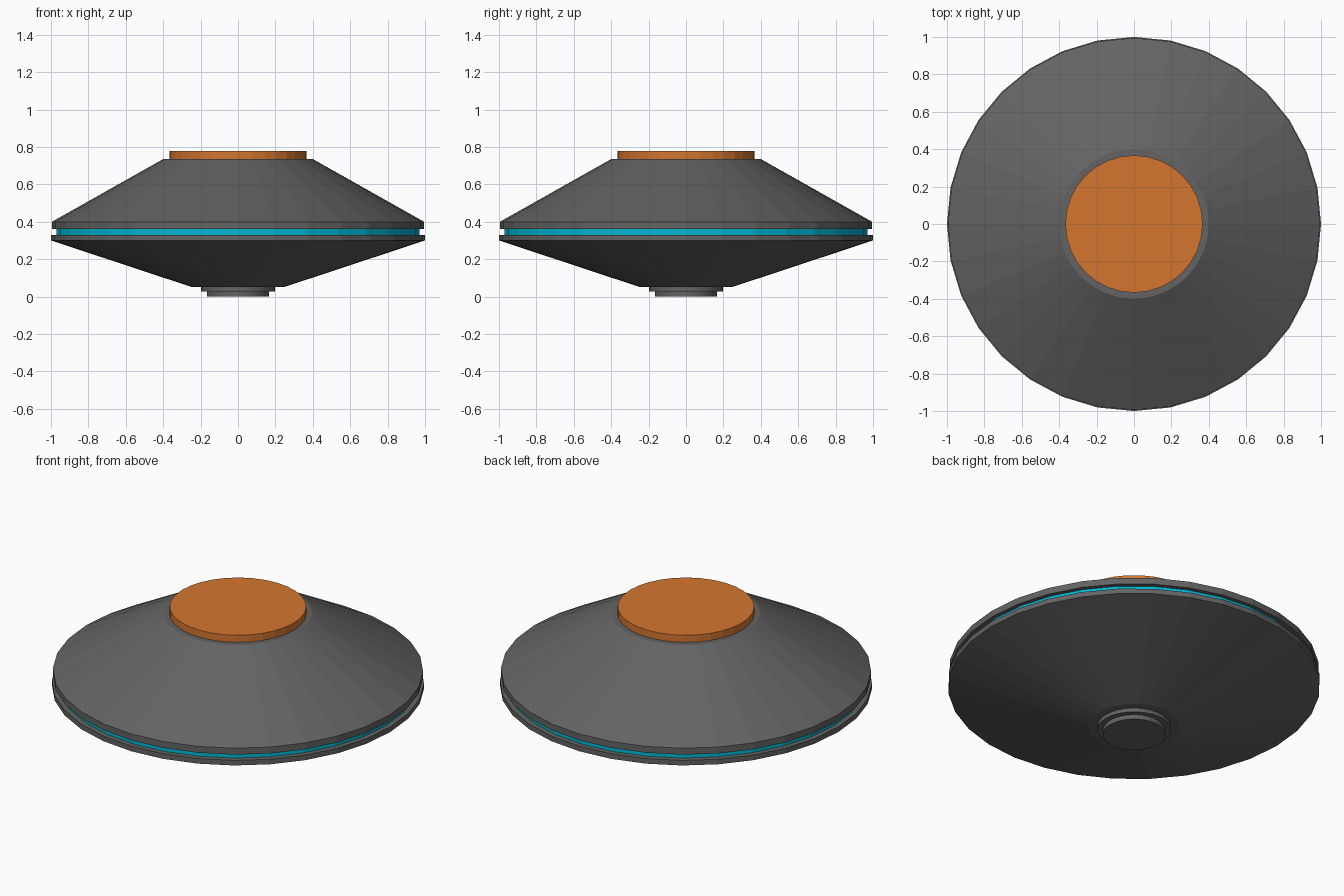
import bpy, bmesh, math

if "Cube" in bpy.data.objects:
    bpy.data.objects.remove(bpy.data.objects["Cube"])

SEGMENTS = 32


def material(name, rgb):
    m = bpy.data.materials.new(name)
    m.diffuse_color = (*rgb, 1.0)
    m.use_nodes = True
    m.node_tree.nodes["Principled BSDF"].inputs["Base Color"].default_value = m.diffuse_color
    return m


GRAY = material("dark gray", (0.125, 0.125, 0.125))
ORANGE = material("orange", (0.66, 0.18, 0.028))
CYAN = material("cyan", (0.0, 0.48, 0.66))


def turned(name, profile, mat):
    """Closed, flat-faced solid of revolution from (radius, z) pairs, bottom to top."""
    bm = bmesh.new()
    rings = []
    for r, z in profile:
        rings.append([bm.verts.new((r * math.cos(a), r * math.sin(a), z))
                      for a in (2 * math.pi * i / SEGMENTS for i in range(SEGMENTS))])
    for low, high in zip(rings, rings[1:]):
        for i in range(SEGMENTS):
            j = (i + 1) % SEGMENTS
            bm.faces.new((low[i], low[j], high[j], high[i]))
    bm.faces.new(rings[0][::-1])
    bm.faces.new(rings[-1])
    mesh = bpy.data.meshes.new(name)
    bm.to_mesh(mesh)
    bm.free()
    mesh.materials.append(mat)
    obj = bpy.data.objects.new(name, mesh)
    bpy.context.collection.objects.link(obj)
    return obj


# Stepped foot under the saucer
turned("foot_pad", [(0.167, 0.0), (0.167, 0.027)], GRAY)
turned("foot_collar", [(0.198, 0.027), (0.198, 0.05)], GRAY)

# Two hull halves, separated by a recessed glowing band
turned("lower_hull", [(0.244, 0.05), (1.0, 0.30), (1.0, 0.33)], GRAY)
turned("light_band", [(0.97, 0.33), (0.97, 0.362)], CYAN)
turned("upper_hull", [(0.995, 0.362), (0.995, 0.40), (0.40, 0.735)], GRAY)

# Flat cap on top
turned("top_cap", [(0.367, 0.735), (0.367, 0.777)], ORANGE)
